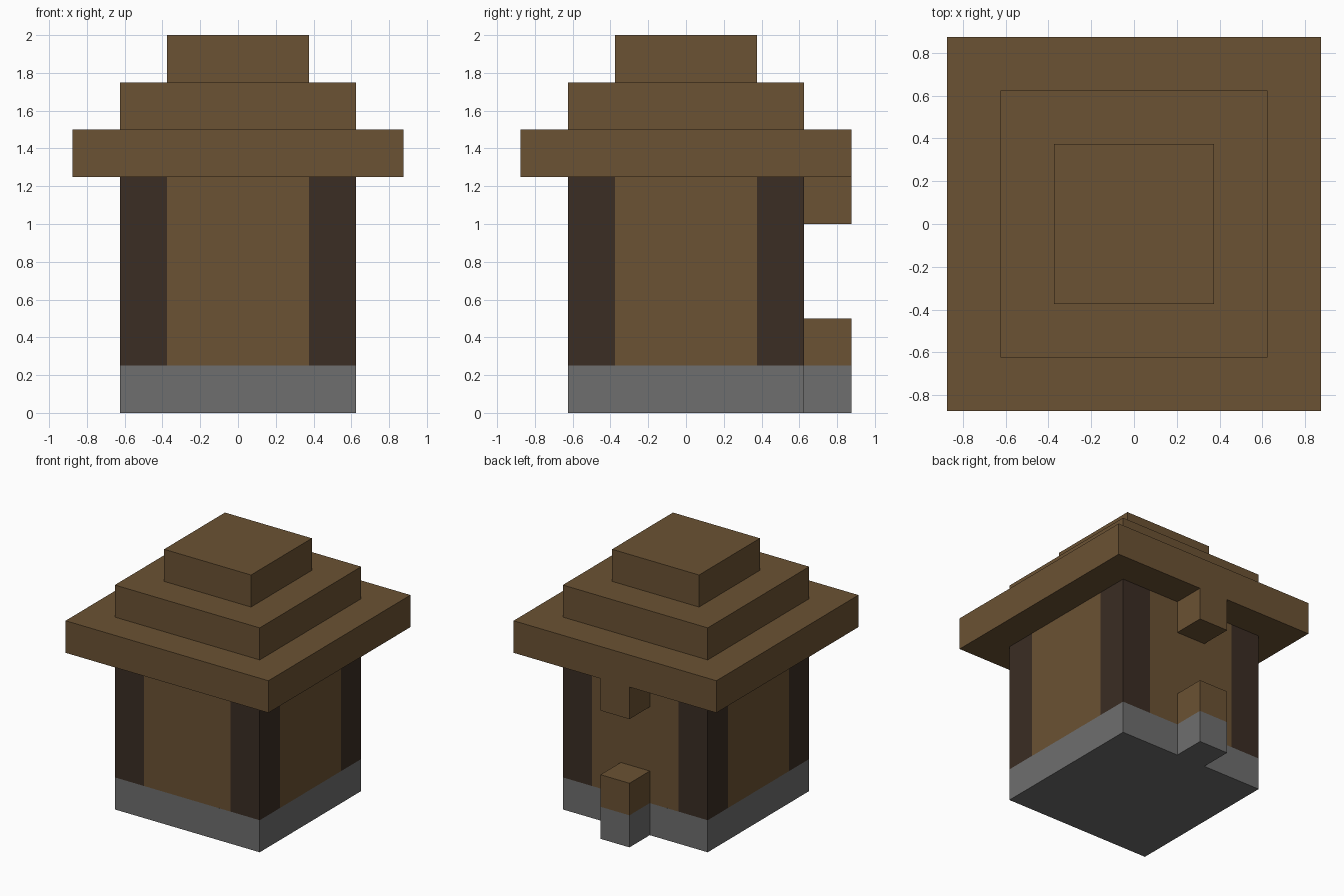
import bpy

cube = bpy.data.objects.get("Cube")
if cube:
    bpy.data.objects.remove(cube, do_unlink=True)


def material(name, rgb):
    m = bpy.data.materials.new(name)
    m.use_nodes = True
    color = (*rgb, 1)
    m.diffuse_color = color
    bsdf = m.node_tree.nodes["Principled BSDF"]
    bsdf.inputs["Base Color"].default_value = color
    bsdf.inputs["Roughness"].default_value = 0.9
    return m


plank = material("plank brown", (0.147, 0.084, 0.033))
bark = material("dark bark", (0.043, 0.026, 0.017))
stone = material("stone grey", (0.156, 0.156, 0.156))

U = 0.25          # one block
HALF = 2.5 * U    # half width of the body


def block(name, mat, center, size, bottom):
    """Box given by its plan centre, its size and the height of its underside."""
    bpy.ops.mesh.primitive_cube_add(
        size=1, location=(center[0], center[1], bottom + size[2] / 2))
    ob = bpy.context.object
    ob.name = ob.data.name = name
    ob.scale = size
    bpy.ops.object.transform_apply(location=False, rotation=False, scale=True)
    ob.data.materials.append(mat)
    return ob


# Stone foundation
block("foundation", stone, (0, 0), (2 * HALF, 2 * HALF, U), 0)

# Corner posts, flush with the walls
for sx, side in ((1, "left"), (-1, "right")):
    for sy, end in ((-1, "front"), (1, "back")):
        block(f"{end}_{side}_post", bark, (sx * 2 * U, sy * 2 * U), (U, U, 4 * U), U)

# Plank walls between the posts
for s, end, side in ((-1, "front", "right"), (1, "back", "left")):
    block(f"{end}_wall", plank, (0, s * 2 * U), (3 * U, U, 4 * U), U)
    block(f"{side}_wall", plank, (s * 2 * U, 0), (U, 3 * U, 4 * U), U)

# Stepped roof
for i, name in enumerate(("roof_eaves", "roof_middle", "roof_cap")):
    width = (7 - 2 * i) * U
    block(name, plank, (0, 0), (width, width, U), (5 + i) * U)

# Blocks standing out from the back wall
back = (0, HALF + U / 2)
block("back_step_base", stone, back, (U, U, U), 0)
block("back_step", plank, back, (U, U, U), U)
block("back_bracket", plank, back, (U, U, U), 4 * U)
